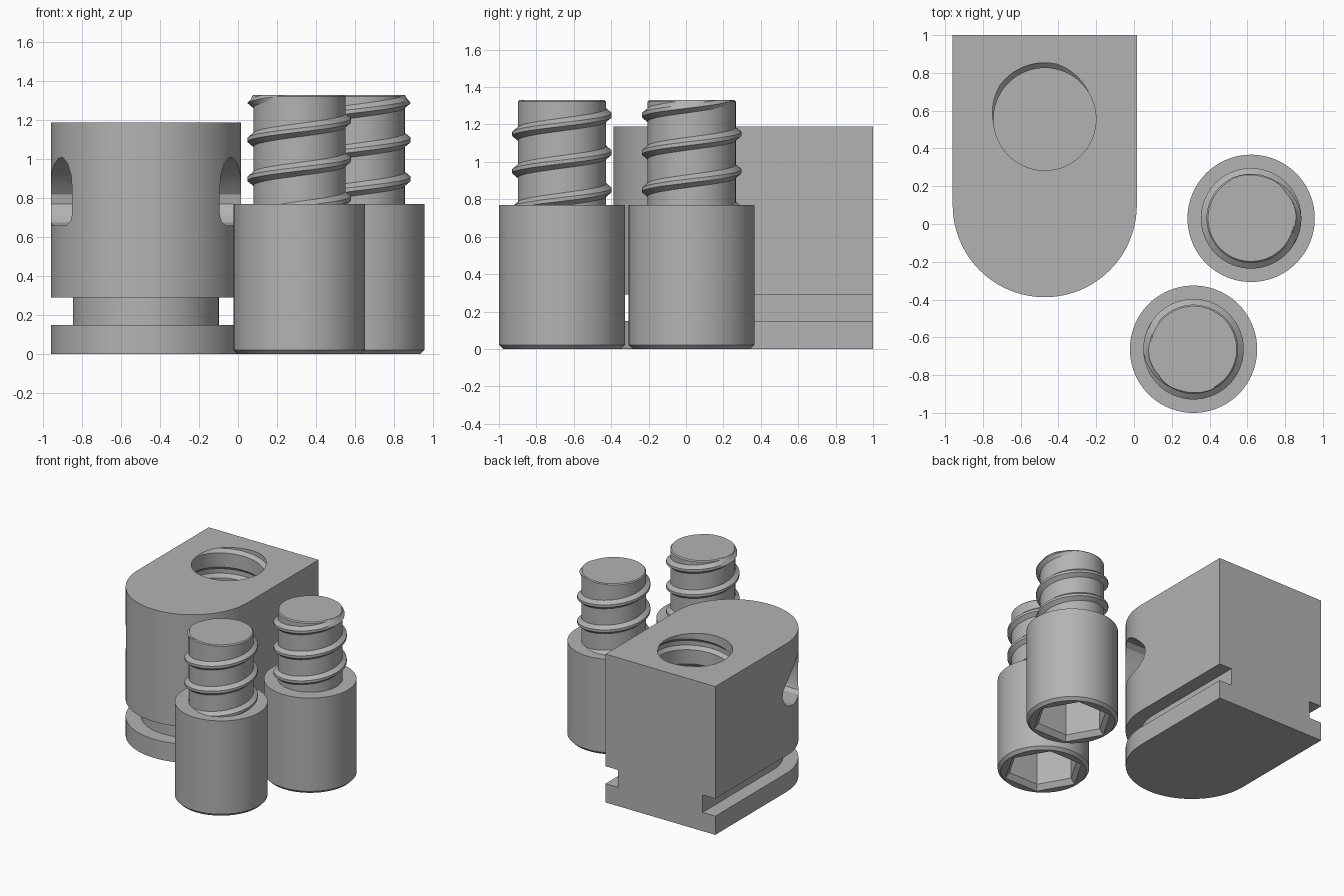
import bpy, bmesh
from math import pi, sin, cos, radians, tau
from mathutils import Vector

cube = bpy.data.objects.get("Cube")
if cube:
    bpy.data.objects.remove(cube, do_unlink=True)

GREY = (0.45, 0.45, 0.45, 1)
metal = bpy.data.materials.new("plain grey")
metal.use_nodes = True
metal.diffuse_color = GREY
metal.node_tree.nodes["Principled BSDF"].inputs["Base Color"].default_value = GREY


def finish(bm, name):
    """Turn a bmesh into a named, smooth-by-angle object."""
    bmesh.ops.recalc_face_normals(bm, faces=bm.faces[:])
    mesh = bpy.data.meshes.new(name)
    bm.to_mesh(mesh)
    bm.free()
    mesh.materials.append(metal)
    obj = bpy.data.objects.new(name, mesh)
    bpy.context.collection.objects.link(obj)
    smooth(obj)
    return obj


def activate(obj):
    bpy.ops.object.select_all(action='DESELECT')
    obj.select_set(True)
    bpy.context.view_layer.objects.active = obj


def smooth(obj):
    activate(obj)
    bpy.ops.object.shade_smooth_by_angle(angle=radians(25))


def loft(name, rings):
    """Closed solid through matching rings of points."""
    bm = bmesh.new()
    loops = [[bm.verts.new(p) for p in ring] for ring in rings]
    n = len(loops[0])
    for a, b in zip(loops, loops[1:]):
        for i in range(n):
            j = (i + 1) % n
            bm.faces.new((a[i], a[j], b[j], b[i]))
    bm.faces.new(loops[0])
    bm.faces.new(loops[-1])
    return finish(bm, name)


def ring(centre, radius, z, sides):
    return [(centre[0] + radius * cos(tau * i / sides),
             centre[1] + radius * sin(tau * i / sides), z) for i in range(sides)]


def turned(name, centre, profile, sides=96):
    return loft(name, [ring(centre, r, z, sides) for r, z in profile])


def helix(name, centre, core, crest, base_half, crest_half, z0, z1, z_at_zero, cut=None):
    """Trapezoid thread, pitch 0.2, whose ridge is at z_at_zero where it faces +x."""
    pitch, steps = 0.2, 72
    first = int((z0 - z_at_zero) / pitch * steps)
    last = int((z1 - z_at_zero) / pitch * steps)
    section = ((core - 0.03, -base_half), (core, -base_half), (crest, -crest_half),
               (crest, crest_half), (core, base_half), (core - 0.03, base_half))
    rings = []
    for k in range(first, last + 1):
        a, zc, pts = tau * k / steps, z_at_zero + pitch * k / steps, []
        for r, dz in section:
            z = zc + dz
            if cut and r > core:
                r = max(core - 0.006, min(r, core - 0.006 + cut - z))
            pts.append((centre[0] + r * cos(a), centre[1] + r * sin(a), z))
        rings.append(pts)
    obj = loft(name, rings)
    if cut:
        # trim the ridge level with the pin top
        bm = bmesh.new()
        bm.from_mesh(obj.data)
        geom = bm.verts[:] + bm.edges[:] + bm.faces[:]
        res = bmesh.ops.bisect_plane(bm, geom=geom, plane_co=(0, 0, cut),
                                     plane_no=(0, 0, 1), clear_outer=True)
        edges = [e for e in res["geom_cut"] if isinstance(e, bmesh.types.BMEdge)]
        bmesh.ops.holes_fill(bm, edges=edges, sides=0)
        bm.to_mesh(obj.data)
        bm.free()
        smooth(obj)
    return obj


def carve(target, cutter):
    cutter.hide_render = True
    mod = target.modifiers.new("carve", 'BOOLEAN')
    mod.operation, mod.solver, mod.object = 'DIFFERENCE', 'EXACT', cutter
    activate(target)
    bpy.ops.object.modifier_apply(modifier=mod.name)
    bpy.data.objects.remove(cutter, do_unlink=True)
    smooth(target)


# Block: foot, narrow web and body share a round-fronted outline
CX, CY, BACK = -0.4725, 0.1, 1.0


def slab(name, half, z0, z1):
    arc = [(CX + half * cos(pi + pi * i / 48), CY + half * sin(pi + pi * i / 48))
           for i in range(49)]
    outline = [(CX - half, BACK)] + arc + [(CX + half, BACK)]
    return loft(name, [[(x, y, z) for x, y in outline] for z in (z0, z1)])


slab("block_foot", 0.4875, 0, 0.15)
slab("block_web", 0.375, 0.15, 0.29)
body = slab("block_body", 0.4875, 0.29, 1.19)

# Cross channel with a rounded, forward-leaning section
channel = [(-0.165, 0.66), (0, 0.66), (0.07, 0.675), (0.12, 0.715), (0.148, 0.77),
           (0.14, 0.82), (0.1, 0.87), (0.04, 0.925), (-0.03, 0.975), (-0.09, 1.005),
           (-0.135, 1.01), (-0.175, 0.98), (-0.2, 0.92), (-0.207, 0.84),
           (-0.207, 0.72), (-0.195, 0.68)]
carve(body, loft("channel_cutter", [[(x, y, z) for y, z in channel] for x in (-1.1, 0.15)]))

# Threaded blind hole
HOLE = (-0.4725, 0.555)
carve(body, turned("hole_cutter", HOLE, [(0.271, 0.55), (0.271, 1.3)]))
carve(body, helix("hole_thread_cutter", HOLE, 0.266, 0.298, 0.048, 0.018,
                  0.62, 1.3, 1.129))

# Two threaded pins with hexagonal sockets underneath
for side, centre, phase in (("front", (0.315, -0.663), 1.0), ("rear", (0.62, 0.03), 0.9)):
    pin = turned(side + "_pin", centre,
                 [(0.315, 0), (0.337, 0.022), (0.337, 0.77), (0.236, 0.77),
                  (0.236, 1.322), (0.228, 1.33)])
    socket = loft(side + "_socket_cutter",
                  [ring(centre, r, z, 6) for r, z in
                   ((0.315, -0.02), (0.265, 0.04), (0.265, 0.42))])
    carve(pin, socket)
    helix(side + "_pin_thread", centre, 0.234, 0.266, 0.036, 0.01,
          0.72, 1.4, phase, cut=1.33)
